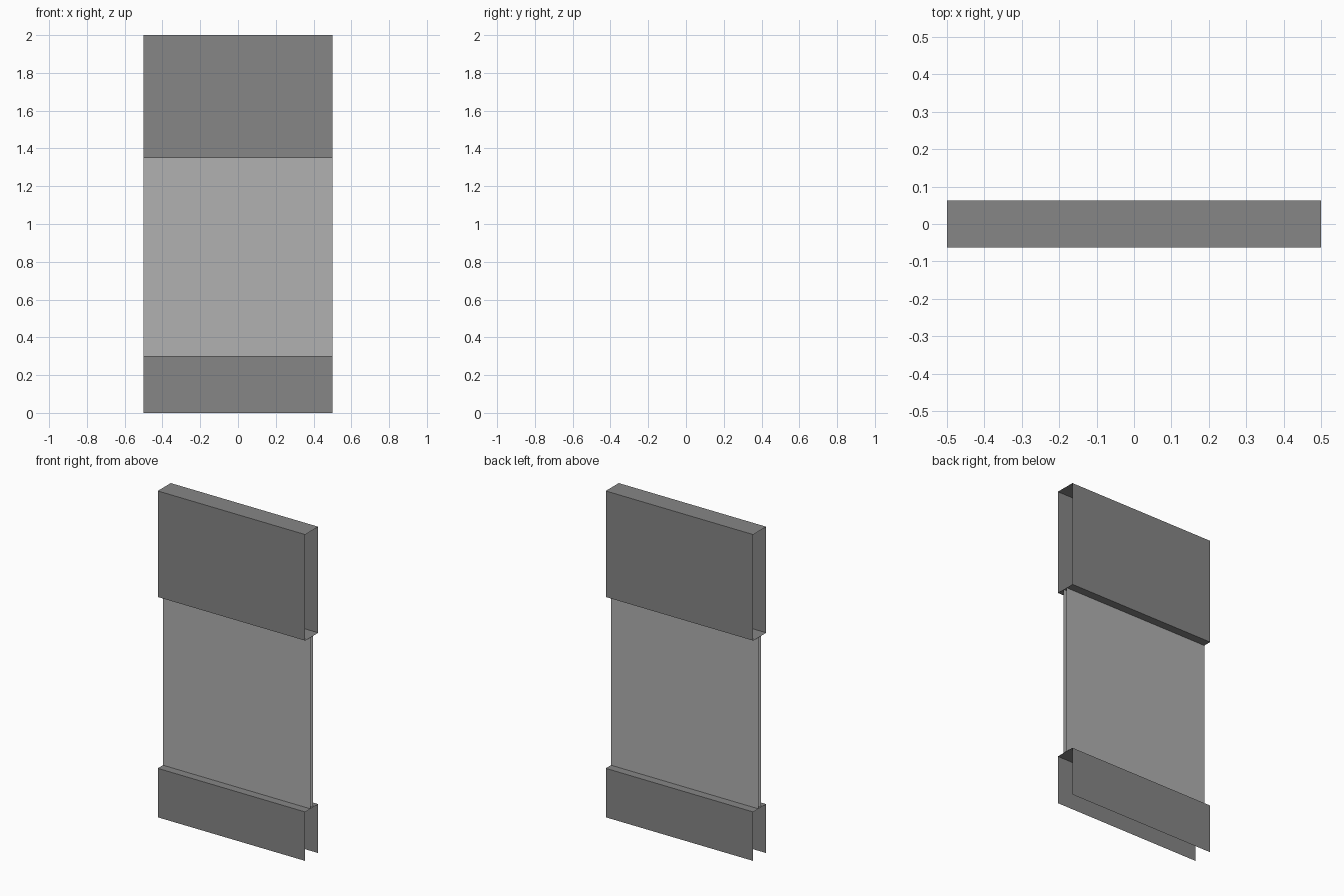
import bpy

if "Cube" in bpy.data.objects:
    bpy.data.objects.remove(bpy.data.objects["Cube"])

HALF_LEN = 0.5      # half length along x
WALL = 0.063        # half depth of the wall casing
PANE = 0.0125       # half depth of the glazing
SILL, HEAD, TOP = 0.30, 1.35, 2.0


def material(name, grey):
    m = bpy.data.materials.new(name)
    m.diffuse_color = (grey, grey, grey, 1)
    m.use_nodes = True
    m.node_tree.nodes["Principled BSDF"].inputs["Base Color"].default_value = m.diffuse_color
    return m


def sheet(name, profile, mat, closed=False):
    """Sweep a (y, z) profile along x, leaving the ends open."""
    n = len(profile)
    verts = [(x, y, z) for x in (-HALF_LEN, HALF_LEN) for y, z in profile]
    faces = []
    for i in range(n if closed else n - 1):
        j = (i + 1) % n
        faces.append((i, j, n + j, n + i))
    me = bpy.data.meshes.new(name)
    me.from_pydata(verts, [], faces)
    me.materials.append(mat)
    ob = bpy.data.objects.new(name, me)
    bpy.context.collection.objects.link(ob)
    return ob


casing = material("casing_grey", 0.24)
glazing = material("glazing_grey", 0.44)

# Lower casing: two sides and a sill, open underneath
sheet("lower_wall", [(WALL, 0), (WALL, SILL), (-WALL, SILL), (-WALL, 0)], casing)

# Upper casing: hollow rectangular tube with open ends
sheet("upper_wall", [(-WALL, HEAD), (WALL, HEAD), (WALL, TOP), (-WALL, TOP)],
      casing, closed=True)

# Window panes, facing outward on each side
sheet("front_pane", [(-PANE, HEAD), (-PANE, SILL)], glazing)
sheet("back_pane", [(PANE, SILL), (PANE, HEAD)], glazing)
